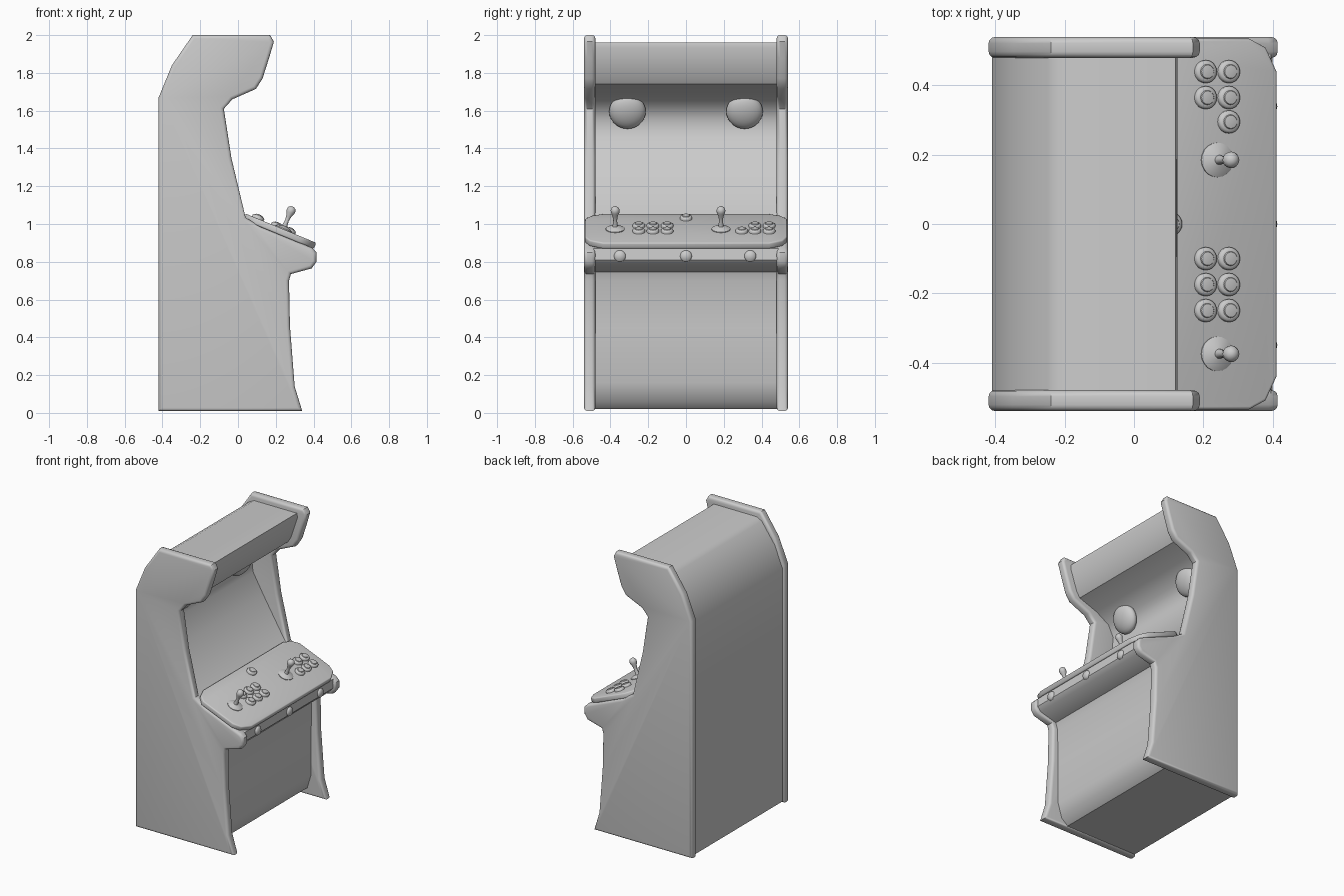
import bpy, bmesh, math
from mathutils import Matrix, Vector

if "Cube" in bpy.data.objects:
    bpy.data.objects.remove(bpy.data.objects["Cube"])


def finish(bm, name, angle=40):
    bmesh.ops.recalc_face_normals(bm, faces=bm.faces[:])
    me = bpy.data.meshes.new(name)
    bm.to_mesh(me)
    bm.free()
    ob = bpy.data.objects.new(name, me)
    bpy.context.collection.objects.link(ob)
    bpy.ops.object.select_all(action='DESELECT')
    ob.select_set(True)
    bpy.context.view_layer.objects.active = ob
    bpy.ops.object.shade_smooth_by_angle(angle=math.radians(angle))
    return ob


def prism(name, pts, offset, bevel=0.0, angle=40, xform=None):
    """Extrude a closed outline of 3D points, optionally rounding both rims."""
    bm = bmesh.new()
    face = bm.faces.new([bm.verts.new(p) for p in pts])
    geo = bmesh.ops.extrude_face_region(bm, geom=[face], use_keep_orig=True)['geom']
    cap = [g for g in geo if isinstance(g, bmesh.types.BMFace)][0]
    bmesh.ops.translate(bm, vec=offset, verts=cap.verts[:])
    if bevel:
        rim = list(set(face.edges[:] + cap.edges[:]))
        bmesh.ops.recalc_face_normals(bm, faces=bm.faces[:])
        bmesh.ops.bevel(bm, geom=rim, offset=bevel, segments=3, profile=0.5,
                        affect='EDGES', clamp_overlap=True)
    if xform:
        bmesh.ops.transform(bm, matrix=xform, verts=bm.verts[:])
    return finish(bm, name, angle)


def lathe(name, prof, xform, steps=20):
    """Spin a (radius, height) profile around its local z axis."""
    bm = bmesh.new()
    vs = [bm.verts.new((r, 0, h)) for r, h in prof]
    es = [bm.edges.new(p) for p in zip(vs, vs[1:])]
    bmesh.ops.spin(bm, geom=vs + es, cent=(0, 0, 0), axis=(0, 0, 1),
                   angle=math.tau, steps=steps)
    bmesh.ops.remove_doubles(bm, verts=bm.verts[:], dist=0.0005)
    bmesh.ops.transform(bm, matrix=xform, verts=bm.verts[:])
    return finish(bm, name, 50)


# side panels
side = [(-.42, .01), (-.42, 1.67), (-.35, 1.84), (-.24, 2.0), (.17, 2.0), (.19, 1.965),
        (.165, 1.88), (.13, 1.77), (.095, 1.715), (-.03, 1.66), (-.075, 1.61),
        (-.035, 1.35), (.04, 1.035), (.12, .985), (.39, .875), (.415, .85), (.415, .80),
        (.39, .765), (.28, .735), (.27, .70), (.275, .46), (.30, .14), (.34, .01)]
for label, y in (("left", -.54), ("right", .48)):
    prism(label + "_side_panel", [(x, y, z) for x, z in side], (0, .06, 0), .018)

# cabinet body: back, roof, marquee, speaker underside, screen, control box, lower front
body = [(-.41, .02), (-.41, 1.65), (-.35, 1.80), (-.25, 1.94), (-.21, 1.96), (.12, 1.96),
        (.125, 1.93), (.075, 1.78), (.05, 1.74), (-.09, 1.69), (-.19, 1.63), (-.23, 1.55),
        (-.22, 1.46), (-.14, 1.32), (.035, 1.03), (.37, .88), (.395, .87), (.40, .81),
        (.375, .78), (.25, .745), (.235, .70), (.23, .45), (.23, .16), (.20, .06), (.15, .02)]
prism("cabinet_body", [(x, -.49, z) for x, z in body], (0, .98, 0), 0, 35)

# sloped control deck, built flat and tilted
tilt = math.atan2(.155, .375)
deck = Matrix.Translation((.04, 0, 1.055)) @ Matrix.Rotation(tilt, 4, 'Y')
half = [(0, .44), (.025, .50), (.07, .535), (.32, .535), (.37, .51), (.405, .44)]
outline = half + [(u, -v) for u, v in reversed(half)]
prism("control_deck", [(u, v, -.035) for u, v in outline], (0, 0, .035), .008, 40, deck)


def on_deck(x, y):
    return deck @ Matrix.Translation(((x - .04) / math.cos(tilt), y, 0))


# deck buttons
cap = [(.033, -.005), (.033, .010), (.028, .016), (.021, .017), (.019, .021), (0, .024)]
spots = [(.205, .44), (.272, .44), (.205, .365), (.272, .365), (.272, .295)]
spots += [(x, y) for x in (.205, .272) for y in (-.10, -.175, -.25)]
for i, (x, y) in enumerate(spots):
    lathe("deck_button_%d" % (i + 1), cap, on_deck(x, y))
lathe("start_button", cap, on_deck(.105, 0))

# joysticks: dust plate, shaft and knob
stick = [(.05, -.004), (.05, .004), (.035, .012), (.014, .018), (.010, .05), (.014, .075),
         (.022, .095), (.024, .108), (.019, .122), (.008, .129), (0, .13)]
for i, y in enumerate((-.375, .185)):
    lathe("joystick_%d" % (i + 1), stick, on_deck(.24, y))

# coin buttons on the front edge
for i, y in enumerate((-.35, 0, .34)):
    lathe("front_button_%d" % (i + 1), [(.031, -.02), (.031, .005), (.024, .013), (0, .018)],
          Matrix.Translation((.396, y, .83)) @ Matrix.Rotation(math.pi / 2, 4, 'Y'))

# domed speakers above the screen
dome = [(.097 * math.cos(a * math.pi / 12), .045 * math.sin(a * math.pi / 12))
        for a in range(-6, 7)]
for i, y in enumerate((-.31, .31)):
    lathe("speaker_%d" % (i + 1), dome, Matrix.Translation((-.185, y, 1.595))
          @ Matrix.Rotation(math.radians(112), 4, 'Y'), 28)
